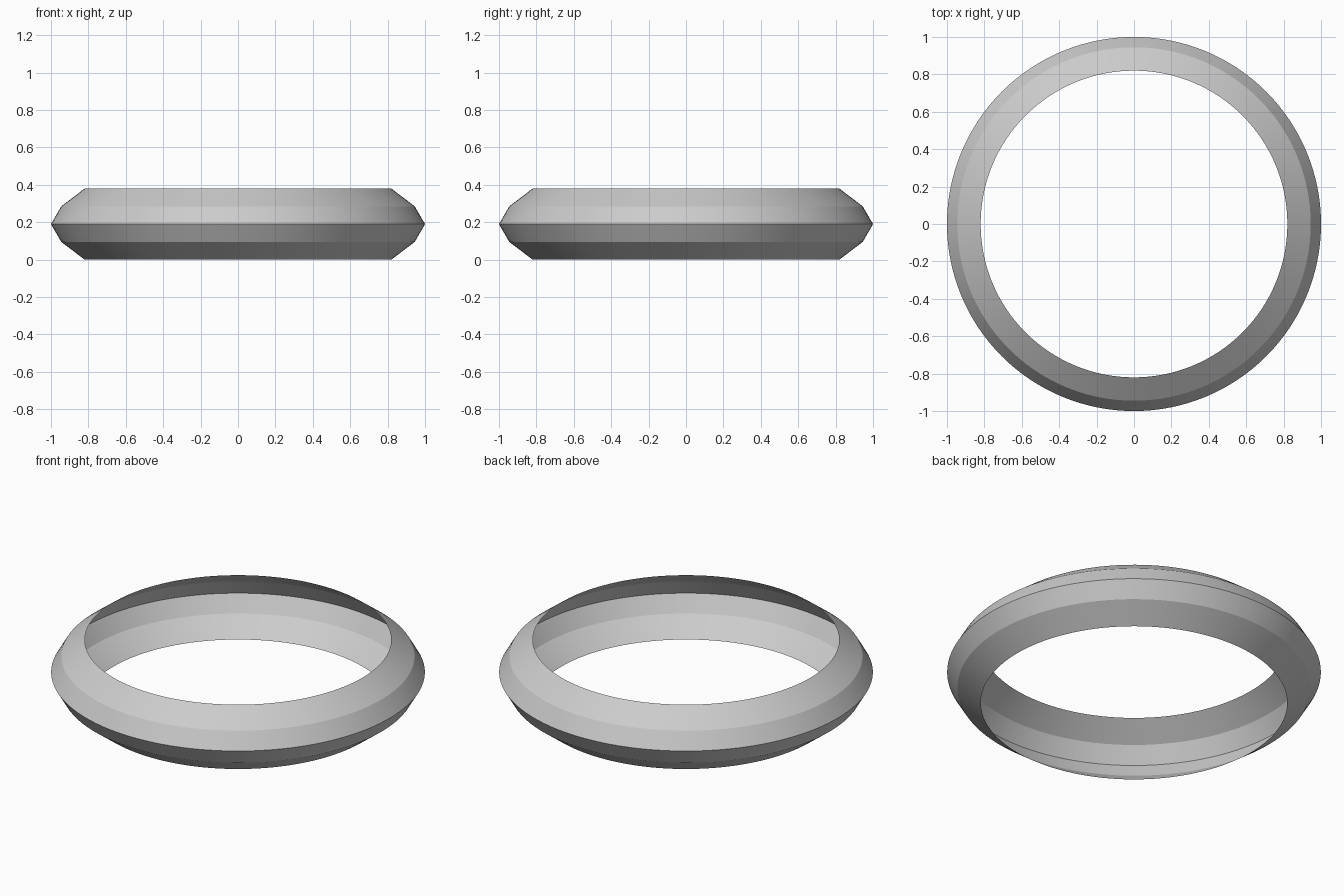
import bpy, bmesh, math

if "Cube" in bpy.data.objects:
    bpy.data.objects.remove(bpy.data.objects["Cube"])

SEGMENTS = 128
# open ring shell: half profile (radius, height), mirrored about the ridge
lower = [(0.82, 0.005), (0.95, 0.10), (0.985, 0.15), (1.0, 0.195)]
lower = [(0.82, 0.0), (0.945, 0.095), (1.0, 0.19)]
profile = lower + [(r, 0.38 - z) for r, z in lower[-2::-1]]

bm = bmesh.new()
rings = []
for r, z in profile:
    rings.append([bm.verts.new((r * math.cos(2 * math.pi * i / SEGMENTS),
                                r * math.sin(2 * math.pi * i / SEGMENTS), z))
                  for i in range(SEGMENTS)])
for a, b in zip(rings, rings[1:]):
    for i in range(SEGMENTS):
        j = (i + 1) % SEGMENTS
        bm.faces.new((a[i], a[j], b[j], b[i]))

mesh = bpy.data.meshes.new("ring_shell")
bm.to_mesh(mesh)
bm.free()
ring = bpy.data.objects.new("ring_shell", mesh)
bpy.context.collection.objects.link(ring)

# smooth around the ring, crisp at the profile folds
bpy.context.view_layer.objects.active = ring
ring.select_set(True)
bpy.ops.object.shade_smooth_by_angle(angle=math.radians(20))
